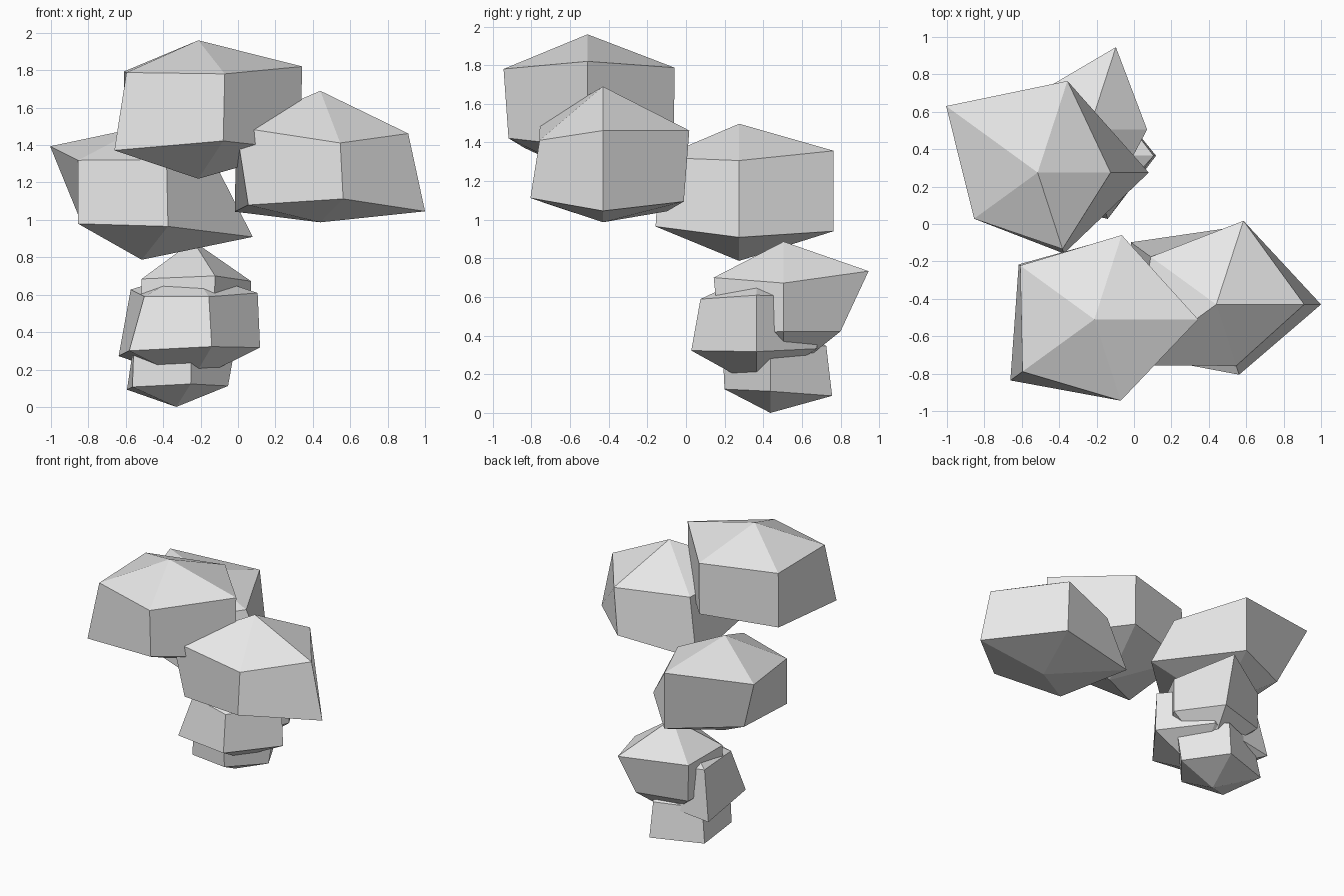
import bpy
import bmesh
from math import cos, sin, tau
from mathutils import Vector

# Remove only the default cube
default_cube = bpy.data.objects.get("Cube")
if default_cube:
    bpy.data.objects.remove(default_cube, do_unlink=True)

# One plain grey for every boulder
stone = bpy.data.materials.new("light_grey_stone")
stone.use_nodes = True
grey = (0.8, 0.8, 0.8, 1)
stone.diffuse_color = grey
stone.node_tree.nodes["Principled BSDF"].inputs["Base Color"].default_value = grey

SIDES = 5
RING_SLOPE = 0.404  # ring height per unit of ring radius


def ring(bm, centre, radii, direction):
    """Add one five-cornered ring; each corner is pushed out from the centre."""
    corners = []
    for i, radius in enumerate(radii):
        angle = tau * i / SIDES
        offset = Vector((cos(angle), sin(angle), direction * RING_SLOPE))
        corners.append(bm.verts.new(centre + offset * radius))
    return corners


def boulder(name, centre, peak, base, upper_radii, lower_radii):
    """Build a flattened, uneven low-poly ball with two rings and two poles."""
    bm = bmesh.new()
    centre = Vector(centre)
    top = bm.verts.new(centre + Vector((0, 0, peak)))
    bottom = bm.verts.new(centre - Vector((0, 0, base)))
    upper = ring(bm, centre, upper_radii, 1)
    lower = ring(bm, centre, lower_radii, -1)
    for i in range(SIDES):
        j = (i + 1) % SIDES
        bm.faces.new((upper[i], upper[j], top))
        bm.faces.new((lower[i], lower[j], upper[j], upper[i]))
        bm.faces.new((lower[j], lower[i], bottom))
    bmesh.ops.recalc_face_normals(bm, faces=bm.faces)
    mesh = bpy.data.meshes.new(name)
    bm.to_mesh(mesh)
    bm.free()
    mesh.materials.append(stone)
    obj = bpy.data.objects.new(name, mesh)
    bpy.context.collection.objects.link(obj)
    return obj


# Three small boulders overlap at the foot of the stack
boulder("base_boulder", (-.33, .437, .224), peak=.22, base=.224,
        upper_radii=(.32, .304, .28, .28, .26),
        lower_radii=(.277, .336, .326, .29, .25))
boulder("front_small_boulder", (-.25, .365, .466), peak=.26, base=.33,
        upper_radii=(.355, .34, .4, .31, .305),
        lower_radii=(.368, .33, .48, .41, .355))
boulder("back_small_boulder", (-.24, .505, .547), peak=.34, base=.36,
        upper_radii=(.31, .463, .335, .34, .38),
        lower_radii=(.31, .31, .33, .35, .35))

# Three large boulders spread out above
boulder("back_large_boulder", (-.515, .275, 1.149), peak=.348, base=.362,
        upper_radii=(.39, .515, .605, .42, .43),
        lower_radii=(.594, .515, .4, .42, .455))
boulder("side_large_boulder", (.44, -.43, 1.272), peak=.418, base=.285,
        upper_radii=(.47, .47, .433, .556, .345),
        lower_radii=(.56, .44, .565, .476, .395))
boulder("top_large_boulder", (-.212, -.51, 1.596), peak=.364, base=.376,
        upper_radii=(.555, .474, .49, .475, .457),
        lower_radii=(.545, .47, .5, .555, .43))
